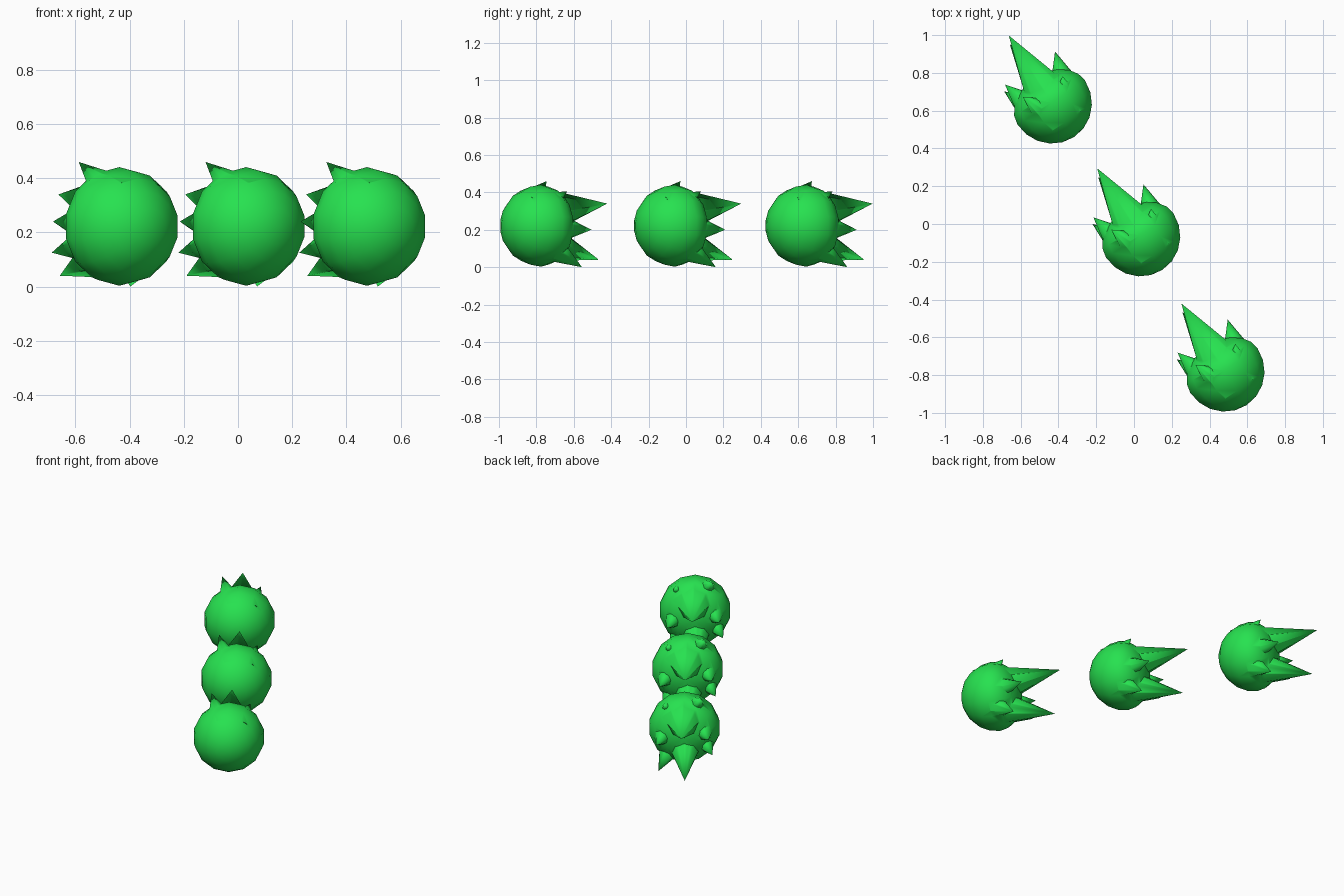
import bpy, bmesh, math
from mathutils import Vector, Matrix

if "Cube" in bpy.data.objects:
    bpy.data.objects.remove(bpy.data.objects["Cube"])

# One flat green
green = bpy.data.materials.new("bright green")
green.diffuse_color = (0.02, 0.76, 0.08, 1)
green.use_nodes = True
green.node_tree.nodes["Principled BSDF"].inputs["Base Color"].default_value = green.diffuse_color

# Ball frame: centre of the middle ball and the direction its spikes trail
CENTRE = Vector((0.03, -0.06, 0.222))
BACK = Vector((-0.55, 0.835, 0)).normalized()
SIDE = Vector((-BACK.y, BACK.x, 0)) * -1
UP = Vector((0, 0, 1))
RADIUS = 0.219


def make_object(name, bm):
    bmesh.ops.recalc_face_normals(bm, faces=bm.faces)
    mesh = bpy.data.meshes.new(name)
    bm.to_mesh(mesh)
    bm.free()
    mesh.materials.append(green)
    obj = bpy.data.objects.new(name, mesh)
    bpy.context.collection.objects.link(obj)
    return obj


def make_body():
    # Low-poly sphere with its pole on the spike axis and a flattened rear
    bm = bmesh.new()
    bmesh.ops.create_uvsphere(bm, u_segments=14, v_segments=10, radius=RADIUS)
    for v in bm.verts:
        r, u, b = v.co
        if b > 0:
            b *= 0.72
        v.co = CENTRE + SIDE * r + UP * u + BACK * b
    return make_object("ball_body", bm)


def make_spike(tip, ring, depth, width):
    # Cone from inside the ball to the tip
    tip = Vector(tip)
    rel = tip - CENTRE
    out = (rel - BACK * rel.dot(BACK)).normalized()
    base = CENTRE + out * ring + BACK * depth
    axis = tip - base
    z = axis.normalized()
    y = (out - z * out.dot(z)).normalized()
    x = y.cross(z)
    bm = bmesh.new()
    bmesh.ops.create_cone(bm, cap_ends=True, segments=8, radius1=width,
                          radius2=0, depth=axis.length)
    bmesh.ops.remove_doubles(bm, verts=bm.verts, dist=1e-5)
    turn = Matrix((x, y, z)).transposed()
    for v in bm.verts:
        v.co = (base + tip) / 2 + turn @ v.co
    return make_object("spike_helper", bm)


# Spikes: tip, base distance from axis, base depth, base radius
SPIKES = [
    ((-0.12, -0.03, 0.46), 0.105, -0.06, 0.10),    # outer upper left
    ((0.09, 0.08, 0.405), 0.105, -0.06, 0.10),     # outer upper right
    ((0.07, 0.16, 0.0), 0.105, -0.03, 0.10),       # outer lower right
    ((-0.22, 0.0, 0.125), 0.105, -0.03, 0.10),     # outer lower left
    ((-0.195, 0.295, 0.34), 0.075, 0.03, 0.125),   # long top
    ((-0.19, 0.25, 0.04), 0.085, 0.03, 0.11),      # long bottom
    ((0.05, 0.21, 0.20), 0.10, 0.0, 0.10),         # right
    ((-0.215, 0.035, 0.24), 0.10, 0.0, 0.10),      # left
]

body = make_body()
helpers = []
for s in SPIKES:
    spike = make_spike(*s)
    spike.hide_render = True
    mod = body.modifiers.new("join spike", 'BOOLEAN')
    mod.operation = 'UNION'
    mod.solver = 'EXACT'
    mod.object = spike
    helpers.append(spike)

deps = bpy.context.evaluated_depsgraph_get()
fused = bpy.data.meshes.new_from_object(body.evaluated_get(deps))
for o in helpers + [body]:
    bpy.data.objects.remove(o)
if not fused.materials:
    fused.materials.append(green)

# Three equal balls in a diagonal row
for name, x, y in (("back_spiky_ball", -0.468, 0.703),
                   ("middle_spiky_ball", 0, 0),
                   ("front_spiky_ball", 0.446, -0.716)):
    ball = bpy.data.objects.new(name, fused.copy())
    ball.location = (x, y, 0)
    bpy.context.collection.objects.link(ball)
    bpy.ops.object.select_all(action='DESELECT')
    ball.select_set(True)
    bpy.context.view_layer.objects.active = ball
    bpy.ops.object.shade_smooth_by_angle(angle=math.radians(48))
